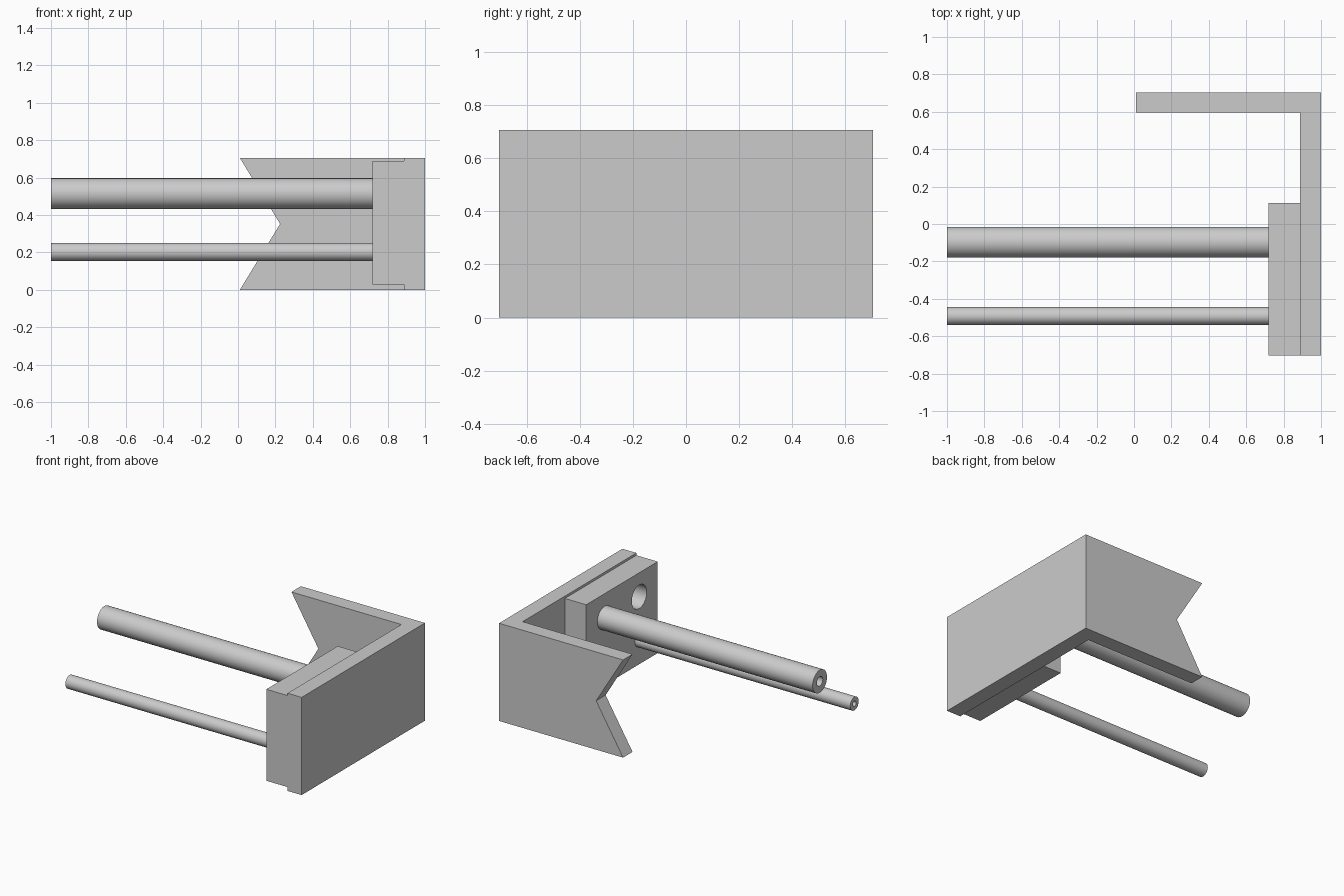
import bpy, bmesh, math
from mathutils import Matrix, Vector

cube = bpy.data.objects.get("Cube")
if cube:
    bpy.data.objects.remove(cube, do_unlink=True)

grey = bpy.data.materials.new("plain grey")
grey.use_nodes = True
colour = (0.6, 0.6, 0.6, 1)
grey.diffuse_color = colour
grey.node_tree.nodes["Principled BSDF"].inputs["Base Color"].default_value = colour


def finish(name, bm):
    bmesh.ops.recalc_face_normals(bm, faces=bm.faces)
    mesh = bpy.data.meshes.new(name)
    bm.to_mesh(mesh)
    bm.free()
    mesh.materials.append(grey)
    ob = bpy.data.objects.new(name, mesh)
    bpy.context.collection.objects.link(ob)
    return ob


def prism(name, points, direction):
    """Extrude a closed outline along a direction."""
    bm = bmesh.new()
    face = bm.faces.new([bm.verts.new(p) for p in points])
    ext = bmesh.ops.extrude_face_region(bm, geom=[face], use_keep_orig=True)
    moved = [v for v in ext["geom"] if isinstance(v, bmesh.types.BMVert)]
    bmesh.ops.translate(bm, verts=moved, vec=Vector(direction))
    return finish(name, bm)


def cylinder(name, x0, x1, y, z, radius):
    """Cylinder lying along x."""
    bm = bmesh.new()
    place = Matrix.Translation(((x0 + x1) / 2, y, z)) @ Matrix.Rotation(math.pi / 2, 4, 'Y')
    bmesh.ops.create_cone(bm, cap_ends=True, segments=48, radius1=radius,
                          radius2=radius, depth=x1 - x0, matrix=place)
    return finish(name, bm)


def cut(ob, cutter):
    mod = ob.modifiers.new("cut", 'BOOLEAN')
    mod.operation = 'DIFFERENCE'
    mod.solver = 'EXACT'
    mod.object = cutter
    select(ob)
    bpy.ops.object.modifier_apply(modifier=mod.name)
    bpy.data.objects.remove(cutter, do_unlink=True)


def select(ob):
    bpy.ops.object.select_all(action='DESELECT')
    ob.select_set(True)
    bpy.context.view_layer.objects.active = ob


def smooth(ob):
    select(ob)
    bpy.ops.object.shade_smooth_by_angle(angle=math.radians(30))


HEIGHT, DEPTH = 0.705, 0.703
INNER, FACE = 0.888, 0.718

# L-shaped bracket with a V notch in the end of its arm
outline = [(1, -DEPTH), (1, DEPTH), (0.01, DEPTH), (0.01, 0.595), (INNER, 0.595), (INNER, -DEPTH)]
bracket = prism("bracket", [(x, y, 0) for x, y in outline], (0, 0, HEIGHT))
mid, tip, slope = HEIGHT / 2, 0.225, 0.215 / (HEIGHT / 2)
reach = 0.5
notch = [(tip, mid), (tip - slope * reach, mid + reach), (tip - slope * reach, mid - reach)]
cut(bracket, prism("notch_cutter", [(x, 0.4, z) for x, z in notch], (0, 0.5, 0)))

# Mounting block on the inside of the bracket
low, high = 0.028, 0.688
corners = [(-DEPTH, low), (0.112, low), (0.112, high), (-DEPTH, high)]
block = prism("mounting_block", [(FACE, y, z) for y, z in corners], (INNER - FACE, 0, 0))

# Each hollow-ended rod has a matching socket beside it
NEAR, FAR = -0.492, -0.097
for name, y, socket_y, z, radius, bore in (
        ("large", FAR, NEAR, 0.515, 0.082, 0.034),
        ("small", NEAR, FAR, 0.203, 0.048, 0.019)):
    rod = cylinder(name + "_rod", -1, FACE, y, z, radius)
    cut(rod, cylinder("bore_cutter", -1.1, -0.7, y, z, bore))
    smooth(rod)
    cut(block, cylinder("socket_cutter", FACE - 0.1, INNER - 0.001, socket_y, z, radius + 0.003))
smooth(block)
